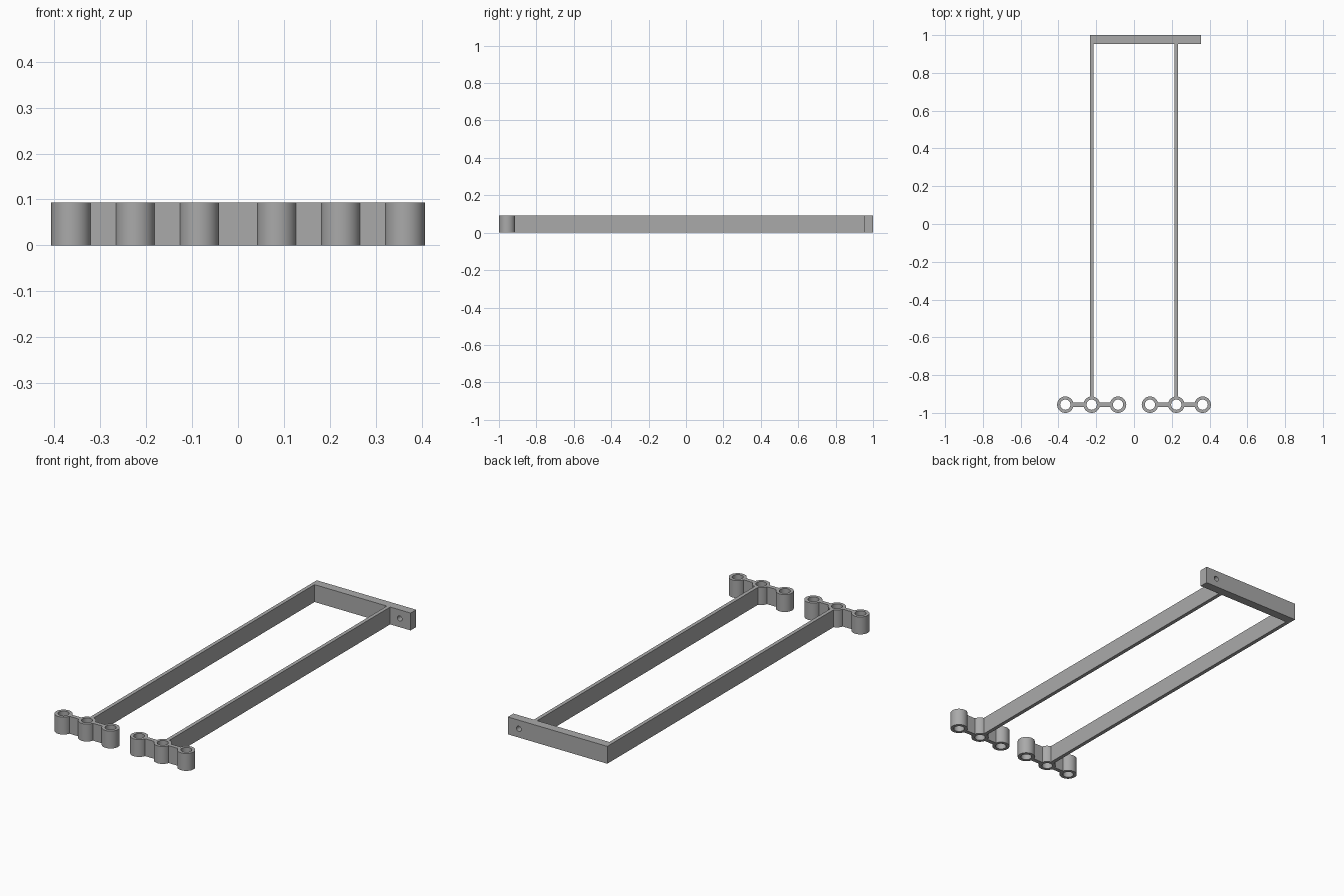
import bpy, bmesh, math
from mathutils import Matrix

if "Cube" in bpy.data.objects:
    bpy.data.objects.remove(bpy.data.objects["Cube"])

H = 0.093                      # common height of all parts
ARM_X, RING_Y = 0.224, -0.9565
R_OUT, R_IN, PITCH = 0.0435, 0.027, 0.1395
SEG = 48

grey = bpy.data.materials.new("grey plastic")
grey.diffuse_color = (0.4, 0.4, 0.4, 1)
grey.use_nodes = True
grey.node_tree.nodes["Principled BSDF"].inputs["Base Color"].default_value = grey.diffuse_color


def finish(name, bm):
    me = bpy.data.meshes.new(name)
    bmesh.ops.recalc_face_normals(bm, faces=bm.faces)
    bm.to_mesh(me)
    bm.free()
    me.materials.append(grey)
    ob = bpy.data.objects.new(name, me)
    bpy.context.collection.objects.link(ob)
    return ob


def box(name, x0, x1, y0, y1):
    bm = bmesh.new()
    m = Matrix.Translation(((x0 + x1) / 2, (y0 + y1) / 2, H / 2))
    bmesh.ops.create_cube(bm, size=1, matrix=m @ Matrix.Diagonal((x1 - x0, y1 - y0, H, 1)))
    return finish(name, bm)


def ring(name, x, y):
    # rectangular section spun into a tube
    bm = bmesh.new()
    section = [(R_IN, 0), (R_OUT, 0), (R_OUT, H), (R_IN, H)]
    loops = []
    for i in range(SEG):
        a = 2 * math.pi * i / SEG
        loops.append([bm.verts.new((x + r * math.cos(a), y + r * math.sin(a), z)) for r, z in section])
    for i in range(SEG):
        a, b = loops[i], loops[(i + 1) % SEG]
        for j in range(4):
            k = (j + 1) % 4
            f = bm.faces.new((a[j], b[j], b[k], a[k]))
            f.smooth = j in (1, 3)
    for e in bm.edges:
        if e.calc_face_angle(0) > 0.6:
            e.smooth = False
    return finish(name, bm)


# two arms, each ending in three linked rings
for side, cx in (("left", -ARM_X), ("right", ARM_X)):
    box(side + "_arm", cx - 0.01, cx + 0.01, RING_Y + R_OUT - 0.002, 0.954)
    for i in (-1, 0, 1):
        ring(f"{side}_ring_{i + 2}", cx + i * PITCH, RING_Y)
    for i in (-1, 1):
        mid = cx + i * PITCH / 2
        half = PITCH / 2 - R_OUT + 0.002
        box(f"{side}_link_{(i + 3) // 2}", mid - half, mid + half, RING_Y - 0.011, RING_Y + 0.011)

# back bar with a bolt hole through its overhanging end
bar = box("back_bar", -0.234, 0.355, 0.953, 1.0)
bm = bmesh.new()
bmesh.ops.create_cone(bm, cap_ends=True, segments=32, radius1=0.014, radius2=0.014, depth=0.2,
                      matrix=Matrix.Translation((0.29, 0.976, H / 2)) @ Matrix.Rotation(math.pi / 2, 4, 'X'))
cutter = finish("bolt_hole_cutter", bm)
cutter.hide_render = True
cut = bar.modifiers.new("bolt hole", 'BOOLEAN')
cut.operation, cut.solver, cut.object = 'DIFFERENCE', 'EXACT', cutter
bpy.context.view_layer.objects.active = bar
bpy.ops.object.modifier_apply(modifier=cut.name)
bpy.data.objects.remove(cutter)
